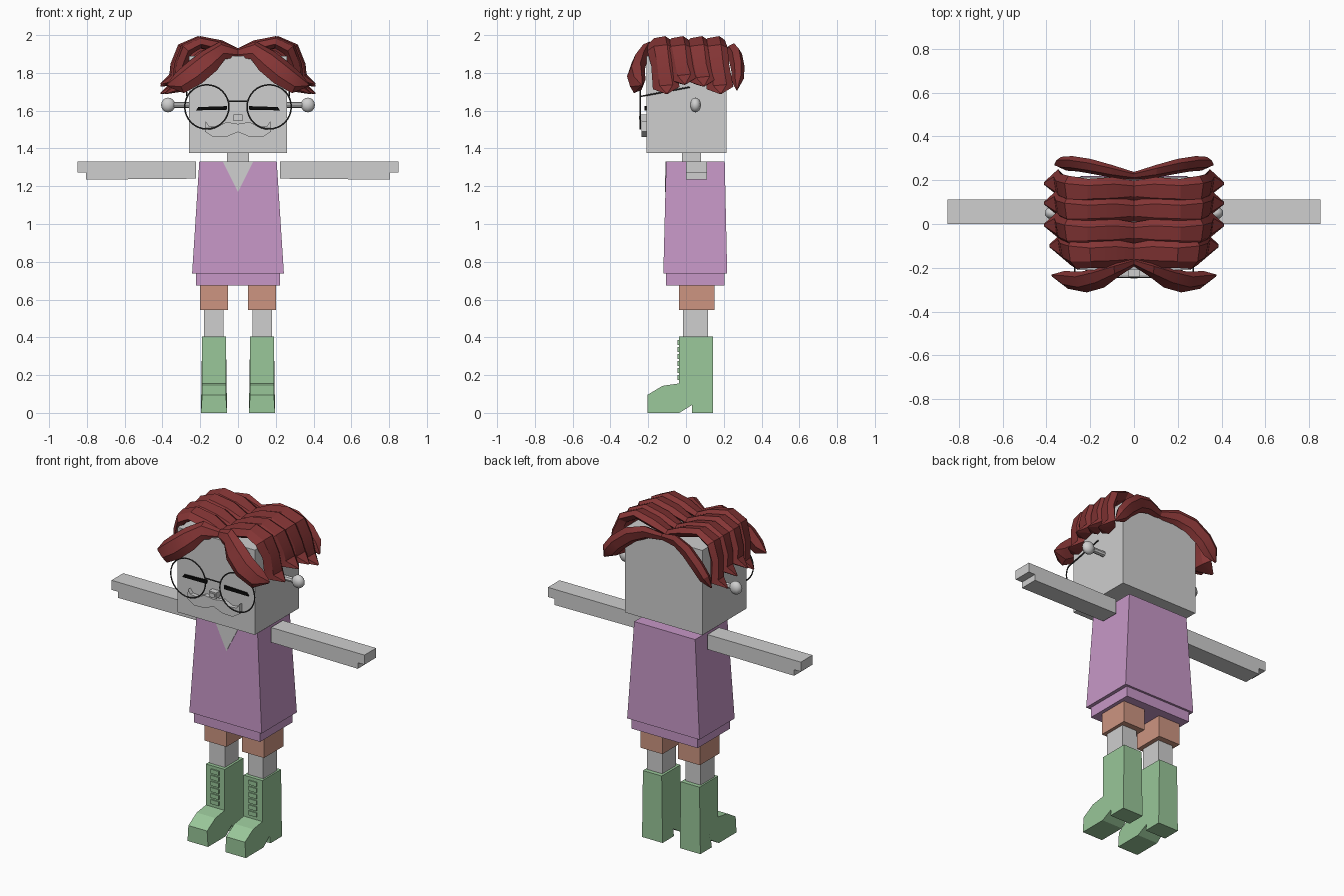
import bpy, bmesh, math
from mathutils import Vector

cube = bpy.data.objects.get("Cube")
if cube:
    bpy.data.objects.remove(cube, do_unlink=True)


def material(name, r, g, b):
    m = bpy.data.materials.new(name)
    m.use_nodes = True
    m.diffuse_color = (r, g, b, 1)
    node = m.node_tree.nodes["Principled BSDF"]
    node.inputs["Base Color"].default_value = (r, g, b, 1)
    node.inputs["Roughness"].default_value = 0.8
    return m


SKIN = material("pale grey", 0.62, 0.62, 0.62)
PURPLE = material("soft purple", 0.57, 0.31, 0.57)
TAN = material("warm tan", 0.61, 0.30, 0.22)
GREEN = material("boot green", 0.32, 0.57, 0.32)
HAIR = material("dark red", 0.23, 0.035, 0.035)
BLACK = material("black", 0.003, 0.003, 0.003)
WIRE = material("dark wire", 0.04, 0.04, 0.04)


def finish(name, bm, mat, smooth=None):
    bmesh.ops.recalc_face_normals(bm, faces=bm.faces)
    mesh = bpy.data.meshes.new(name)
    bm.to_mesh(mesh)
    bm.free()
    mesh.materials.append(mat)
    ob = bpy.data.objects.new(name, mesh)
    bpy.context.collection.objects.link(ob)
    if smooth:
        bpy.ops.object.select_all(action="DESELECT")
        ob.select_set(True)
        bpy.context.view_layer.objects.active = ob
        bpy.ops.object.shade_smooth_by_angle(angle=math.radians(smooth))
    return ob


def loft(name, rings, mat, smooth=None):
    """Skin a row of equal rings of points and cap both ends."""
    bm = bmesh.new()
    rows = [[bm.verts.new(p) for p in ring] for ring in rings]
    n = len(rows[0])
    for a, b in zip(rows, rows[1:]):
        for i in range(n):
            j = (i + 1) % n
            bm.faces.new((a[i], a[j], b[j], b[i]))
    bm.faces.new(rows[0])
    bm.faces.new(rows[-1])
    return finish(name, bm, mat, smooth)


def rect(x0, x1, y0, y1, z):
    return [(x0, y0, z), (x1, y0, z), (x1, y1, z), (x0, y1, z)]


def box(name, x, y, z, mat):
    return loft(name, [rect(*x, *y, z[0]), rect(*x, *y, z[1])], mat)


def prism(name, points, axis, lo, hi, mat):
    """Extrude an outline along x (points are y, z) or y (points are x, z)."""
    def place(c):
        return [(c, u, v) if axis == "x" else (u, c, v) for u, v in points]
    return loft(name, [place(lo), place(hi)], mat)


def rod(name, p, q, r, mat, sides=8):
    p, q = Vector(p), Vector(q)
    d = (q - p).normalized()
    u = d.orthogonal().normalized()
    w = d.cross(u)
    ts = [math.tau * i / sides for i in range(sides)]
    return loft(name, [[c + u * r * math.cos(t) + w * r * math.sin(t) for t in ts]
                       for c in (p, q)], mat, 40)


def span(s, a, b):
    return tuple(sorted((s * a, s * b)))


# Head, neck and dress
box("head", (-0.26, 0.26), (-0.21, 0.215), (1.375, 1.89), SKIN)
box("neck", (-0.058, 0.058), (-0.02, 0.08), (1.31, 1.39), SKIN)
loft("dress", [rect(-0.243, 0.243, -0.12, 0.218, 0.737),
               rect(-0.205, 0.205, -0.105, 0.205, 1.33)], PURPLE)
box("dress_hem", (-0.222, 0.222), (-0.105, 0.205), (0.675, 0.75), PURPLE)
neckline = [(-0.08, 1.33), (0.08, 1.33), (0, 1.17)]
loft("neckline", [[(x, -0.105 - (1.33 - z) * 0.025 - d, z) for x, z in neckline]
                  for d in (-0.003, 0.003)], SKIN)

# Nose and moustache
box("nose", (-0.025, 0.025), (-0.245, -0.2), (1.545, 1.58), SKIN)
box("nose_tip", (-0.016, 0.016), (-0.248, -0.24), (1.553, 1.572), SKIN)
half = [(0.06, 1.54), (0.11, 1.515), (0.155, 1.52), (0.172, 1.545), (0.176, 1.49),
        (0.13, 1.46), (0.06, 1.462)]
outline = [(0, 1.53)] + half + [(0, 1.487)] + [(-x, z) for x, z in reversed(half)]
prism("moustache", outline, "y", -0.235, -0.2, SKIN)

# Boot outline seen from the side
BOOT = [(-0.205, 0), (-0.205, 0.095), (-0.125, 0.143), (-0.037, 0.156), (-0.037, 0.405),
        (0.142, 0.405), (0.142, 0), (0.032, 0), (0.032, 0.042), (-0.035, 0)]

for s, side in ((1, "left"), (-1, "right")):
    # Arm with stepped hand
    prism(side + "_arm", [(s * 0.222, 1.33), (s * 0.85, 1.33), (s * 0.85, 1.272),
                          (s * 0.805, 1.272), (s * 0.805, 1.235), (s * 0.222, 1.24)],
          "y", 0, 0.112, SKIN)

    # Leg, shorts and boot
    box(side + "_short_leg", span(s, 0.052, 0.2), (-0.037, 0.152), (0.545, 0.7), TAN)
    box(side + "_leg", span(s, 0.078, 0.18), (-0.015, 0.116), (0.39, 0.56), SKIN)
    boot = prism(side + "_boot", BOOT, "x", s * 0.064, s * 0.19, GREEN)
    for v in boot.data.vertices:
        if v.co.z < 0.01:
            v.co.x += 0.006 * (1 if v.co.x > s * 0.127 else -1)
    for i in range(6):
        z = 0.175 + i * 0.037
        box(f"{side}_lace_{i}", span(s, 0.1, 0.154), (-0.044, -0.03), (z, z + 0.026), GREEN)

    # Ear stud
    rod(side + "_ear_rod", (s * 0.25, 0.05, 1.63), (s * 0.36, 0.05, 1.63), 0.016, SKIN)
    bm = bmesh.new()
    bmesh.ops.create_uvsphere(bm, u_segments=10, v_segments=8, radius=0.039)
    bmesh.ops.scale(bm, vec=(1, 0.75, 1), verts=bm.verts)
    bmesh.ops.translate(bm, vec=(s * 0.37, 0.05, 1.63), verts=bm.verts)
    finish(side + "_ear_ball", bm, SKIN, 50)

    # Closed eye, slightly tilted
    prism(side + "_eye", [(s * 0.06, 1.603), (s * 0.058, 1.624), (s * 0.21, 1.619),
                          (s * 0.222, 1.602)], "y", -0.219, -0.2095, BLACK)

    # Spectacles
    bpy.ops.mesh.primitive_torus_add(major_segments=32, minor_segments=6,
                                     major_radius=0.117, minor_radius=0.004,
                                     location=(s * 0.165, -0.243, 1.62),
                                     rotation=(math.pi / 2, 0, 0))
    lens = bpy.context.object
    lens.name = side + "_lens_rim"
    lens.data.materials.append(WIRE)
    rod(side + "_temple_wire", (s * 0.27, -0.243, 1.675), (s * 0.275, 0.02, 1.725), 0.004,
        WIRE, 6)
rod("spectacle_bridge", (-0.053, -0.243, 1.65), (0.053, -0.243, 1.65), 0.004, WIRE, 6)


# Hair: tapering locks swept from the parting out to each side
def lock(name, path, s, a, b, widths):
    path = [Vector(p) for p in path]
    rings = []
    for i, c in enumerate(path):
        d = path[min(i + 1, len(path) - 1)] - path[max(i - 1, 0)]
        n = Vector((-d.z, 0, d.x)).normalized() if i else Vector((0, 0, 1))
        ring = []
        for k in range(6):
            t = math.tau * k / 6
            p = c + widths[i] * (n * a * math.sin(t + 0.35) + Vector((0, b * math.cos(t), 0)))
            if i == 0:
                p.x = 0
            ring.append((s * p.x, p.y, p.z))
        rings.append(ring)
    loft(name, rings, HAIR, 25)


FRONT = [(0, -0.175, 1.905), (0.08, -0.21, 1.92), (0.15, -0.245, 1.865),
         (0.23, -0.265, 1.80), (0.31, -0.255, 1.745), (0.375, -0.235, 1.735)]
BACK = [(0, 0.22, 1.905), (0.1, 0.24, 1.915), (0.19, 0.262, 1.885),
        (0.27, 0.275, 1.82), (0.32, 0.275, 1.76), (0.36, 0.27, 1.71)]
MIDDLE = [(0, 0, 1.905), (0.1, 0, 1.94), (0.21, -0.005, 1.963), (0.29, 0, 1.925),
          (0.325, 0.015, 1.84), (0.335, 0.03, 1.75), (0.41, 0.035, 1.72)]
BANDS = [(-0.135, -0.03), (-0.04, 0.02), (0.06, 0.01), (0.15, -0.03)]

for s, side in ((1, "left"), (-1, "right")):
    lock(side + "_front_lock", FRONT, s, 0.065, 0.045, (0.4, 0.75, 1, 1.05, 0.9, 0.1))
    lock(side + "_back_lock", BACK, s, 0.05, 0.035, (0.5, 0.85, 1, 1, 0.9, 0.1))
    for i, (y, drop) in enumerate(BANDS):
        path = [(x * (0.94 if i == 0 else 1), y + dy, z + (drop if z < 1.8 else 0))
                for x, dy, z in MIDDLE]
        lock(f"{side}_hair_band_{i}", path, s, 0.034, 0.064,
             (0.75, 1, 0.95, 1.1, 1, 1.1, 0.1))
